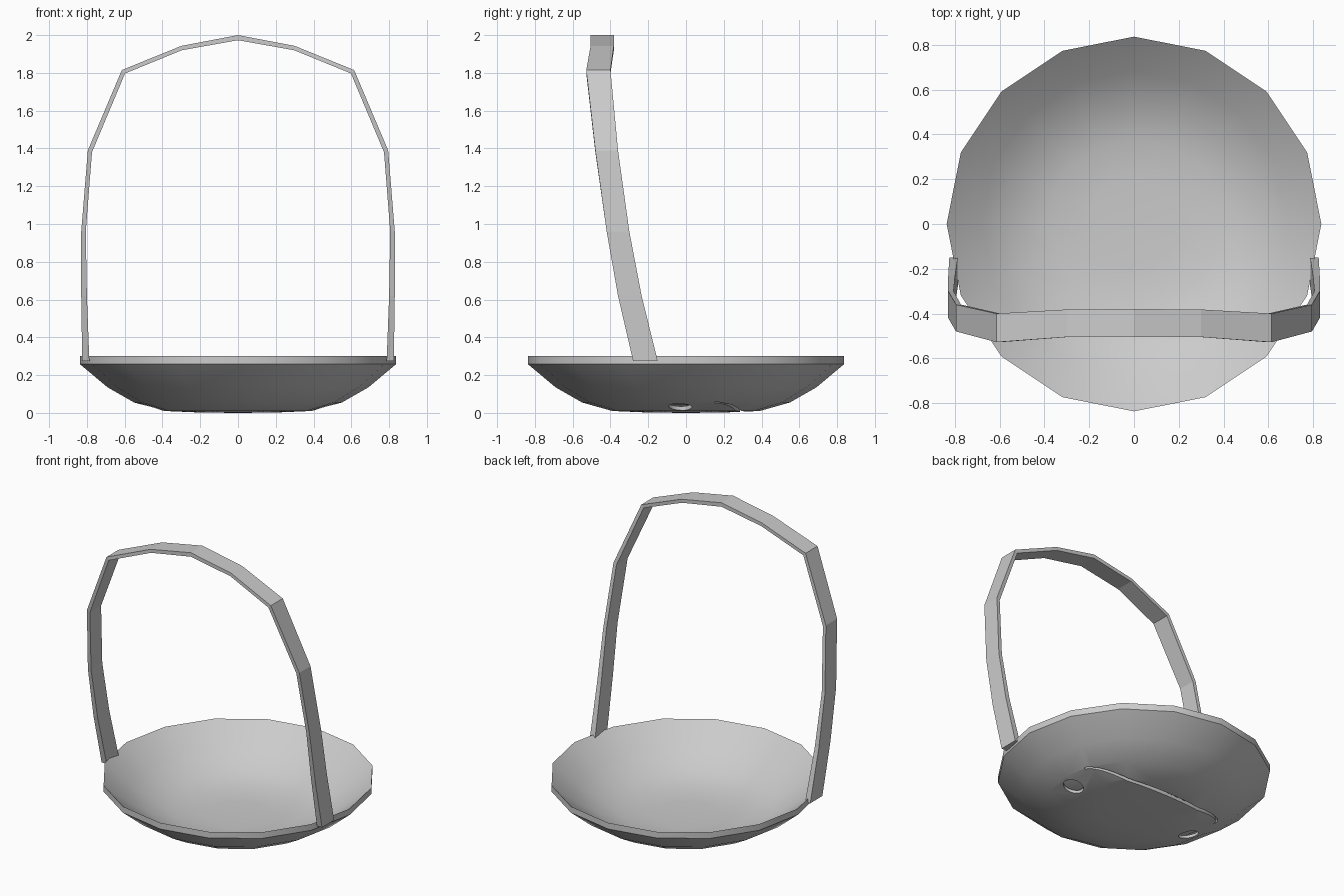
import bpy, bmesh, math

if "Cube" in bpy.data.objects:
    bpy.data.objects.remove(bpy.data.objects["Cube"])

grey = bpy.data.materials.new("plain grey")
grey.use_nodes = True
grey.diffuse_color = (0.6, 0.6, 0.6, 1)
grey.node_tree.nodes["Principled BSDF"].inputs["Base Color"].default_value = (0.6, 0.6, 0.6, 1)

SIDES = 16
OUTER = [(0, 0), (0.2, 0.002), (0.39, 0.01), (0.55, 0.055), (0.69, 0.135), (0.837, 0.258)]
RIM = (0.837, 0.3)
INNER = [(0.68, 0.172), (0.54, 0.088), (0.38, 0.042), (0.2, 0.032), (0, 0.03)]


def make_object(name, bm):
    bmesh.ops.recalc_face_normals(bm, faces=bm.faces)
    mesh = bpy.data.meshes.new(name)
    bm.to_mesh(mesh)
    bm.free()
    mesh.materials.append(grey)
    ob = bpy.data.objects.new(name, mesh)
    bpy.context.collection.objects.link(ob)
    return ob


def underside(x, y):
    """Height of the bowl's outer skin at a point."""
    r = math.hypot(x, y)
    for (r0, z0), (r1, z1) in zip(OUTER, OUTER[1:]):
        if r <= r1:
            return z0 + (z1 - z0) * (r - r0) / (r1 - r0)
    return OUTER[-1][1]


def loft(bm, rings):
    """Skin a row of four-point sections and cap both ends."""
    rows = [[bm.verts.new(p) for p in ring] for ring in rings]
    for a, b in zip(rows, rows[1:]):
        for i in range(4):
            j = (i + 1) % 4
            bm.faces.new((a[i], a[j], b[j], b[i]))
    bm.faces.new(rows[0])
    bm.faces.new(rows[-1])


def recess_cutter(name, pairs):
    """Ribbon-shaped cutter that follows the underside of the bowl."""
    rings = []
    for (ax, ay), (bx, by) in pairs:
        za, zb = underside(ax, ay), underside(bx, by)
        rings.append([(ax, ay, za - 0.03), (bx, by, zb - 0.03),
                      (bx, by, zb + 0.022), (ax, ay, za + 0.022)])
    bm = bmesh.new()
    loft(bm, rings)
    ob = make_object(name, bm)
    ob.hide_render = True
    return ob


# Bowl: thin shell turned from one profile
bm = bmesh.new()
profile = [bm.verts.new((r, 0, z)) for r, z in OUTER + [RIM] + INNER]
edges = [bm.edges.new(pair) for pair in zip(profile, profile[1:])]
bmesh.ops.spin(bm, geom=profile + edges, cent=(0, 0, 0), axis=(0, 0, 1),
               angle=math.tau, steps=SIDES, use_duplicate=False)
bmesh.ops.remove_doubles(bm, verts=bm.verts, dist=0.0005)
bowl = make_object("bowl", bm)

# Two round recesses and one curved groove under the bowl
cutters = []
for side, label in ((1, "left"), (-1, "right")):
    pairs = []
    for i in range(13):
        a = math.pi * (0.04 + 0.92 * i / 12)
        x, h = side * 0.46 + 0.062 * math.cos(a), 0.062 * math.sin(a)
        pairs.append(((x, -0.03 - h), (x, -0.03 + h)))
    cutters.append(recess_cutter(label + "_recess_cutter", pairs))
pairs = []
for i in range(25):
    a = math.pi * i / 24
    c, s = math.cos(a), math.sin(a)
    w = 0.005 + 0.009 * s
    pairs.append((((0.52 - w) * c, 0.15 + (0.15 - w) * s),
                  ((0.52 + w) * c, 0.15 + (0.15 + w) * s)))
cutters.append(recess_cutter("groove_cutter", pairs))

for cutter in cutters:
    mod = bowl.modifiers.new("recess", "BOOLEAN")
    mod.operation = "DIFFERENCE"
    mod.solver = "EXACT"
    mod.object = cutter
bpy.context.view_layer.update()
cut_mesh = bpy.data.meshes.new_from_object(
    bowl.evaluated_get(bpy.context.evaluated_depsgraph_get()))
bowl.modifiers.clear()
bowl.data = cut_mesh
for cutter in cutters:
    bpy.data.objects.remove(cutter)

# Open the recess floors up to the inner skin
bm = bmesh.new()
bm.from_mesh(bowl.data)
floors = []
for f in bm.faces:
    c = f.calc_center_median()
    if (f.normal.z < -0.7 and math.hypot(c.x, c.y) < 0.6
            and c.z - underside(c.x, c.y) > 0.013):
        floors.append(f)
bmesh.ops.delete(bm, geom=floors, context="FACES")
bm.to_mesh(bowl.data)
bm.free()
bowl.data.materials.clear()
bowl.data.materials.append(grey)

# Handle: flat band, stations run from the foot to the crown
# outer x, outer z, inner x, inner z, front y, back y
STATIONS = [
    (0.825, 0.275, 0.787, 0.275, -0.28, -0.15),
    (0.83, 0.62, 0.80, 0.62, -0.36, -0.235),
    (0.83, 0.96, 0.806, 0.96, -0.42, -0.3),
    (0.795, 1.39, 0.773, 1.38, -0.48, -0.36),
    (0.615, 1.815, 0.598, 1.797, -0.528, -0.4),
    (0.3, 1.943, 0.297, 1.92, -0.505, -0.382),
    (0, 2.0, 0, 1.973, -0.505, -0.38),
]
full = [(1, s) for s in STATIONS] + [(-1, s) for s in reversed(STATIONS[:-1])]
bm = bmesh.new()
loft(bm, [[(m * xo, yf, zo), (m * xo, yb, zo), (m * xi, yb, zi), (m * xi, yf, zi)]
          for m, (xo, zo, xi, zi, yf, yb) in full])
make_object("handle", bm)

# Smooth bowl with a crisp rim
bpy.ops.object.select_all(action="DESELECT")
bowl.select_set(True)
bpy.context.view_layer.objects.active = bowl
bpy.ops.object.shade_smooth_by_angle(angle=math.radians(30))
